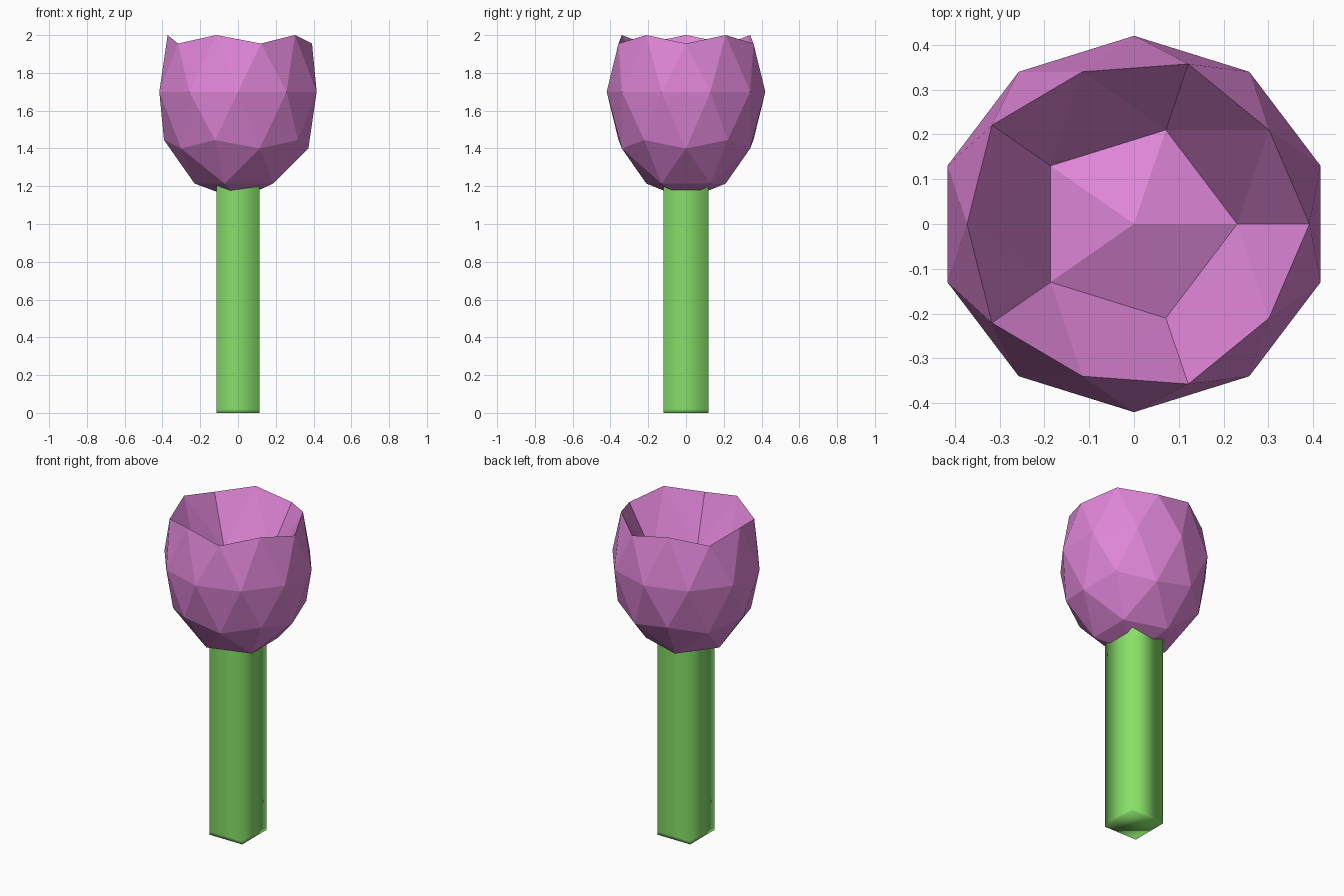
import bpy
import bmesh
from mathutils import Matrix, Vector

cube = bpy.data.objects.get("Cube")
if cube:
    bpy.data.objects.remove(cube, do_unlink=True)


def make_material(name, rgb):
    mat = bpy.data.materials.new(name)
    mat.use_nodes = True
    color = (*rgb, 1.0)
    mat.diffuse_color = color
    mat.node_tree.nodes["Principled BSDF"].inputs["Base Color"].default_value = color
    return mat


def add_part(name, bm, mat, smooth):
    bmesh.ops.recalc_face_normals(bm, faces=bm.faces)
    for face in bm.faces:
        face.smooth = smooth
    mesh = bpy.data.meshes.new(name)
    bm.to_mesh(mesh)
    bm.free()
    mesh.materials.append(mat)
    obj = bpy.data.objects.new(name, mesh)
    bpy.context.collection.objects.link(obj)
    return obj


petal_pink = make_material("petal_pink", (0.73, 0.235, 0.675))
stem_green = make_material("stem_green", (0.24, 0.74, 0.14))

# Flower cup: faceted ball whose top cap is pushed down inside the rim
bm = bmesh.new()
bmesh.ops.create_icosphere(bm, subdivisions=2, radius=1.0)
for v in bm.verts:
    if v.co.z > 0.7:
        v.co.z -= 0.9
bmesh.ops.scale(bm, vec=Vector((0.438, 0.42, 0.571)), verts=bm.verts)
bmesh.ops.translate(bm, vec=Vector((0, 0, 1.7)), verts=bm.verts)
add_part("flower_cup", bm, petal_pink, smooth=False)

# Stem: square post, softly shaded, with holding loops near both ends
STEM_TOP = 1.24
bm = bmesh.new()
bmesh.ops.create_cube(bm, size=1.0, matrix=Matrix.Translation((0, 0, 0.5)))
bmesh.ops.scale(bm, vec=Vector((0.226, 0.238, STEM_TOP)), verts=bm.verts)
for height in (0.02, STEM_TOP - 0.02):
    bmesh.ops.bisect_plane(bm, geom=bm.verts[:] + bm.edges[:] + bm.faces[:],
                           plane_co=(0, 0, height), plane_no=(0, 0, 1))
add_part("stem", bm, stem_green, smooth=True)
